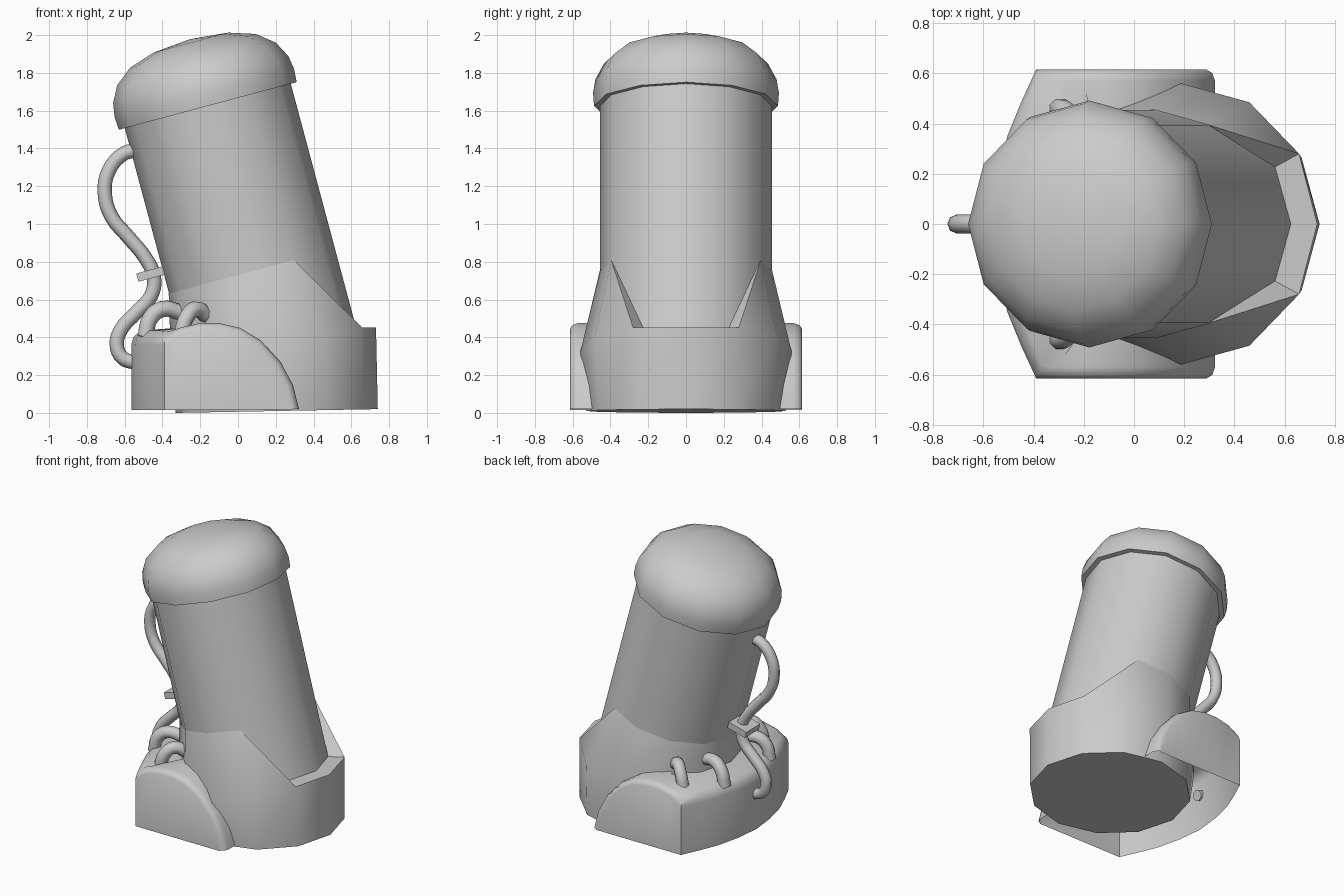
import bpy, bmesh, math
from mathutils import Matrix

if "Cube" in bpy.data.objects:
    bpy.data.objects.remove(bpy.data.objects["Cube"])

TILT = math.radians(15)
C, S = math.cos(TILT), math.sin(TILT)
OX, OZ = -0.16, 1.625          # tilted axis origin, at the cap's lower edge
N = 12


def tilted(s, y, t):
    """Point in the leaning frame: s across, y sideways, t along the axis."""
    return (OX + C * s - S * t, y, OZ + S * s + C * t)


def finish(ob, angle=40):
    bpy.ops.object.select_all(action='DESELECT')
    ob.select_set(True)
    bpy.context.view_layer.objects.active = ob
    bpy.ops.object.shade_smooth_by_angle(angle=math.radians(angle))


def mesh(name, verts, faces, angle=40):
    bm = bmesh.new()
    vs = [bm.verts.new(v) for v in verts]
    for f in faces:
        bm.faces.new([vs[i] for i in f])
    bmesh.ops.recalc_face_normals(bm, faces=bm.faces)
    me = bpy.data.meshes.new(name)
    bm.to_mesh(me)
    bm.free()
    ob = bpy.data.objects.new(name, me)
    bpy.context.collection.objects.link(ob)
    finish(ob, angle)
    return ob


def ring_faces(a, b):
    return [(a + k, a + (k + 1) % N, b + (k + 1) % N, b + k) for k in range(N)]


ANG = [2 * math.pi * k / N for k in range(N)]


def lathe(name, profile, cap_top=False):
    verts = [tilted(r * math.cos(a), r * math.sin(a), t) for r, t in profile for a in ANG]
    faces = [f for i in range(len(profile) - 1) for f in ring_faces(i * N, (i + 1) * N)]
    if cap_top:
        tip = len(verts)
        verts.append(tilted(0, 0, cap_top))
        last = tip - N
        faces += [(last + k, last + (k + 1) % N, tip) for k in range(N)]
    return mesh(name, verts, faces)


# Leaning body and domed cap
lathe("body", [(0.455, -1.38), (0.455, 0.05)])
lathe("cap", [(0.45, 0), (0.487, 0), (0.492, 0.07), (0.48, 0.145), (0.435, 0.23),
              (0.345, 0.302), (0.205, 0.347)], cap_top=0.366)

# Base collar with a notch cut down at the +x side
bottom, mid, top = [], [], []
for k, a in enumerate(ANG):
    ca, sa = math.cos(a), math.sin(a)
    bottom.append((0.205 + 0.535 * ca, 0.527 * sa, 0.01 + 0.01 * ca))
    m = tilted(0.56 * ca, 0.56 * sa, -1.351)
    if k in (0, 1, N - 1):
        s = 0.453 * ca
        top.append(tilted(s, 0.453 * sa, (0.452 - OZ - S * s) / C))
        m = (m[0], m[1], 0.452)
    else:
        top.append(tilted(0.457 * ca, 0.457 * sa, -0.906))
    mid.append(m)
faces = [tuple(range(N))] + ring_faces(0, N)
for k in range(N):
    j = (k + 1) % N
    if k == 1:
        faces += [(N + k, N + j, 2 * N + j), (N + k, 2 * N + j, 2 * N + k)]
    elif k == N - 2:
        faces += [(N + k, N + j, 2 * N + k), (N + j, 2 * N + j, 2 * N + k)]
    else:
        faces.append((N + k, N + j, 2 * N + j, 2 * N + k))
mesh("collar", bottom + mid + top, faces, 35)

# Rear surround: open-bottomed shell, arched sides and curved back
side = [(0.29, 0.02), (0.26, 0.14), (0.2, 0.25), (0.1, 0.36), (0.0, 0.42),
        (-0.1, 0.443), (-0.2, 0.443), (-0.3, 0.42)]
cols = []
for x, h in side:
    def grow(f):
        return -0.15 + (x + 0.15) * f, 0.02 + (h - 0.02) * f
    (x1, h1), (x2, h2) = grow(1.05), grow(1.075)
    cols.append([(x, 0.615, 0.015), (x, 0.615, h), (x1, 0.602, h1),
                 (x2, 0.57, h2), (max(x2, -0.15), 0.35, h2)])
cols.append([(-0.39, 0.615, 0.015), (-0.39, 0.615, 0.36), (-0.388, 0.6, 0.395),
             (-0.365, 0.565, 0.43), (-0.2, 0.3, 0.465)])
for x, y in [(-0.45, 0.485), (-0.505, 0.35), (-0.545, 0.18), (-0.565, 0)]:
    cols.append([(x, y, 0.015), (x, y, 0.36), (x * 0.98, y * 0.98, 0.4),
                 (x * 0.92, y * 0.92, 0.435), (-0.2, y * 0.45, 0.46)])
cols += [[(x, -y, z) for x, y, z in c] for c in reversed(cols[:-1])]
R = 5
faces = [(i * R + r, (i + 1) * R + r, (i + 1) * R + r + 1, i * R + r + 1)
         for i in range(len(cols) - 1) for r in range(R - 1)]
mesh("rear_surround", [p for c in cols for p in c], faces, 42)


def tube(name, pts, radius):
    cu = bpy.data.curves.new(name, 'CURVE')
    cu.dimensions = '3D'
    cu.bevel_depth = radius
    cu.bevel_resolution = 2
    cu.resolution_u = 4
    cu.use_fill_caps = True
    sp = cu.splines.new('BEZIER')
    sp.bezier_points.add(len(pts) - 1)
    for bp, p in zip(sp.bezier_points, pts):
        bp.co = p
        bp.handle_left_type = bp.handle_right_type = 'AUTO'
    ob = bpy.data.objects.new(name, cu)
    bpy.context.collection.objects.link(ob)
    bpy.ops.object.select_all(action='DESELECT')
    ob.select_set(True)
    bpy.context.view_layer.objects.active = ob
    bpy.ops.object.convert(target='MESH')
    finish(bpy.context.view_layer.objects.active, 50)


# Short bent pipes from the surround into the body, mirrored front to back
for sgn, tag in ((1, "back"), (-1, "front")):
    tube("inner_pipe_" + tag, [(-0.49, sgn * 0.26, 0.4), (-0.465, sgn * 0.255, 0.5),
                               (-0.4, sgn * 0.235, 0.55), (-0.3, sgn * 0.2, 0.53)], 0.043)
    tube("outer_pipe_" + tag, [(-0.3, sgn * 0.46, 0.42), (-0.275, sgn * 0.45, 0.5),
                               (-0.225, sgn * 0.41, 0.55), (-0.16, sgn * 0.35, 0.51)], 0.042)

# Long hose down the -x side
hose = [(-0.52, 1.39), (-0.6, 1.375), (-0.685, 1.28), (-0.705, 1.16), (-0.67, 1.04),
        (-0.58, 0.93), (-0.49, 0.82), (-0.445, 0.72), (-0.46, 0.62), (-0.54, 0.53),
        (-0.62, 0.44), (-0.642, 0.36), (-0.61, 0.29), (-0.54, 0.265)]
tube("hose", [(x, 0, z) for x, z in hose], 0.038)

# Clip around the hose
bpy.ops.mesh.primitive_cube_add(size=1)
clip = bpy.context.object
clip.name = "hose_clip"
clip.data.transform(Matrix.Translation((-0.463, 0, 0.735)) @ Matrix.Rotation(-TILT, 4, 'Y')
                    @ Matrix.Diagonal((0.145, 0.16, 0.045, 1)))
